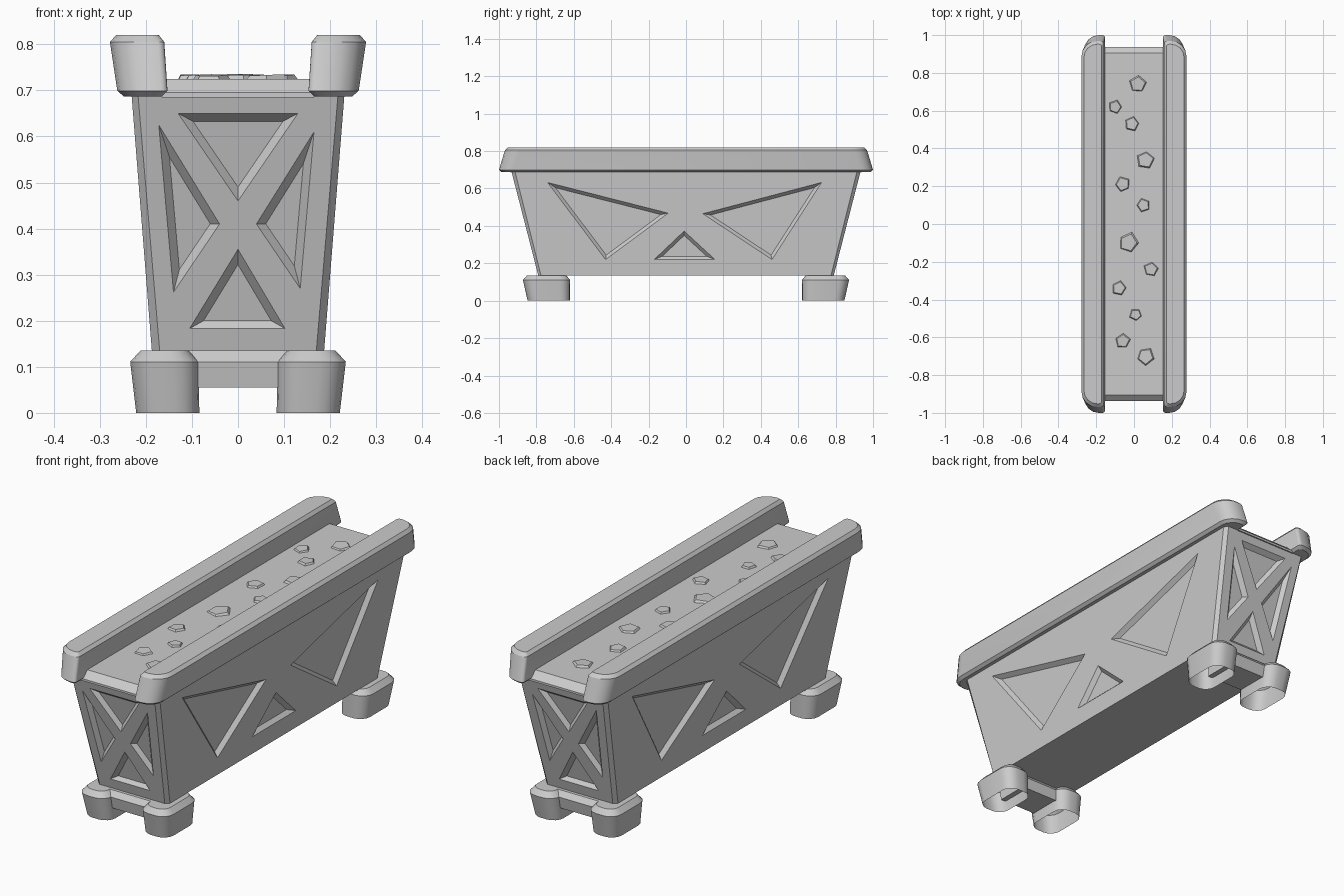
import bpy, bmesh, math, random
from mathutils import Vector

if "Cube" in bpy.data.objects:
    bpy.data.objects.remove(bpy.data.objects["Cube"])

random.seed(4)


def finish(name, bm, smooth=False, mirror=None):
    bmesh.ops.recalc_face_normals(bm, faces=bm.faces)
    me = bpy.data.meshes.new(name)
    bm.to_mesh(me)
    bm.free()
    ob = bpy.data.objects.new(name, me)
    bpy.context.collection.objects.link(ob)
    bpy.ops.object.select_all(action='DESELECT')
    ob.select_set(True)
    bpy.context.view_layer.objects.active = ob
    if smooth:
        bpy.ops.object.shade_smooth_by_angle(angle=math.radians(30))
    if mirror:
        mod = ob.modifiers.new("mirror", 'MIRROR')
        mod.use_axis = mirror
    return ob


def loft(bm, rings, bottom=True, top=True):
    loops = [[bm.verts.new(p) for p in r] for r in rings]
    n = len(rings[0])
    for a, b in zip(loops, loops[1:]):
        for i in range(n):
            j = (i + 1) % n
            bm.faces.new((a[i], a[j], b[j], b[i]))
    if bottom:
        bm.faces.new(loops[0][::-1])
    if top:
        bm.faces.new(loops[-1])


def rounded(x0, x1, y0, y1, z, r_in, r_out, seg=4):
    """Rounded rectangle; r_in for corners at x0, r_out for corners at x1."""
    pts = []
    for cx, cy, r, a0 in ((x1 - r_out, y1 - r_out, r_out, 0), (x0 + r_in, y1 - r_in, r_in, 90),
                          (x0 + r_in, y0 + r_in, r_in, 180), (x1 - r_out, y0 + r_out, r_out, 270)):
        for k in range(seg + 1):
            a = math.radians(a0 + 90 * k / seg)
            pts.append((cx + r * math.cos(a), cy + r * math.sin(a), z))
    return pts


def rect(hx, y0, y1, z):
    return [(-hx, y0, z), (hx, y0, z), (hx, y1, z), (-hx, y1, z)]


# tapered body with chamfered corners
Z0, Z1 = 0.135, 0.69


def body_ring(z, fx, sx, sy, fy):
    q = [(sx, sy), (fx, fy), (-fx, fy), (-sx, sy)]
    return [(x, y, z) for x, y in q] + [(-x, -y, z) for x, y in q]


bm = bmesh.new()
loft(bm, [body_ring(Z0, 0.170, 0.187, 0.775, 0.79), body_ring(Z1, 0.217, 0.231, 0.914, 0.933)])
body = finish("body", bm)

# sunken triangular panels, cut with tapered prisms
front_tris = [((-0.13, 0.65), (0.13, 0.65), (0, 0.46)),
              ((-0.172, 0.625), (-0.04, 0.41), (-0.14, 0.262)),
              ((0.165, 0.61), (0.04, 0.41), (0.135, 0.27)),
              ((-0.105, 0.183), (0.102, 0.183), (0, 0.355))]
side_tris = [((-0.74, 0.632), (-0.095, 0.468), (-0.43, 0.22)),
             ((0.725, 0.632), (0.09, 0.465), (0.46, 0.22)),
             ((-0.17, 0.22), (0.155, 0.22), (-0.01, 0.372))]


def panel_prism(bm, tri, side, sign):
    p = [Vector(t) for t in tri]
    a, b, c = (p[1] - p[2]).length, (p[2] - p[0]).length, (p[0] - p[1]).length
    centre = (a * p[0] + b * p[1] + c * p[2]) / (a + b + c)
    e, f = p[1] - p[0], p[2] - p[0]
    radius = abs(e.x * f.y - e.y * f.x) / (a + b + c)
    base, slope = (0.187, 0.044 / 0.555) if side else (0.79, 0.143 / 0.555)
    rings = []
    for inset, depth in ((-0.0045, -0.005), (0.017, 0.019)):
        ring = []
        for v in p:
            u, z = centre + (v - centre) * (1 - inset / radius)
            d = base + slope * (z - Z0) - depth
            ring.append((sign * d, u, z) if side else (u, sign * d, z))
        rings.append(ring)
    loft(bm, rings)


bm = bmesh.new()
for sign in (-1, 1):
    for t in front_tris:
        panel_prism(bm, t, False, sign)
    for t in side_tris:
        panel_prism(bm, t, True, sign)
cutter = finish("panel_cutter", bm)
cutter.hide_render = True
mod = body.modifiers.new("panels", 'BOOLEAN')
mod.operation = 'DIFFERENCE'
mod.solver = 'EXACT'
mod.object = cutter
bpy.context.view_layer.objects.active = body
bpy.ops.object.modifier_apply(modifier=mod.name)
bpy.data.objects.remove(cutter)

# long top rails with rounded outer ends
bm = bmesh.new()
loft(bm, [rounded(xi, xo, -y, y, z, 0.014, r) for z, xi, xo, y, r in (
    (0.687, 0.165, 0.248, 0.985, 0.06), (0.699, 0.153, 0.262, 1.0, 0.075),
    (0.805, 0.160, 0.278, 0.968, 0.08), (0.82, 0.172, 0.265, 0.952, 0.07))])
finish("top_rails", bm, True, (True, False, False))

# soil bed between the rails
bm = bmesh.new()
loft(bm, [rect(0.165, -y, y, z) for z, y in ((0.685, 0.938), (0.695, 0.938), (0.725, 0.905))])
finish("soil_bed", bm)

# pebbles on the bed
bm = bmesh.new()
for x, y, r in ((0.02, 0.74, 0.055), (-0.10, 0.62, 0.042), (-0.01, 0.53, 0.043), (0.06, 0.34, 0.053),
                (-0.06, 0.21, 0.046), (0.05, 0.10, 0.04), (-0.03, -0.10, 0.062), (0.09, -0.24, 0.044),
                (-0.08, -0.34, 0.045), (0.01, -0.48, 0.038), (-0.06, -0.62, 0.047), (0.06, -0.70, 0.052)):
    turn = random.uniform(0, math.tau)
    rad = [r * random.uniform(0.88, 1.05) for _ in range(5)]
    tilt = random.uniform(-0.06, 0.06)
    rings = []
    for s, z in ((1.0, 0.72), (0.78, 0.733)):
        rings.append([(x + s * q * math.cos(turn + k * math.tau / 5),
                       y + s * q * math.sin(turn + k * math.tau / 5),
                       z + tilt * q * math.cos(k * math.tau / 5)) for k, q in enumerate(rad)])
    loft(bm, rings)
finish("pebbles", bm)

# hollow feet, open underneath
bm = bmesh.new()
loft(bm, [rounded(x0, x1, y0, y1, z, r, r) for z, x0, x1, y0, y1, r in (
    (0.0, 0.084, 0.221, 0.62, 0.847, 0.052), (0.111, 0.085, 0.234, 0.62, 0.872, 0.056),
    (0.135, 0.107, 0.212, 0.64, 0.85, 0.04))], bottom=False)
finish("feet", bm, True, (True, True, False))

# cross bars joining each pair of feet
bm = bmesh.new()
loft(bm, [rect(0.11, y0, y1, z) for z, y0, y1 in (
    (0.055, 0.66, 0.815), (0.111, 0.66, 0.826), (0.135, 0.68, 0.805))])
finish("cross_bars", bm, False, (False, True, False))
